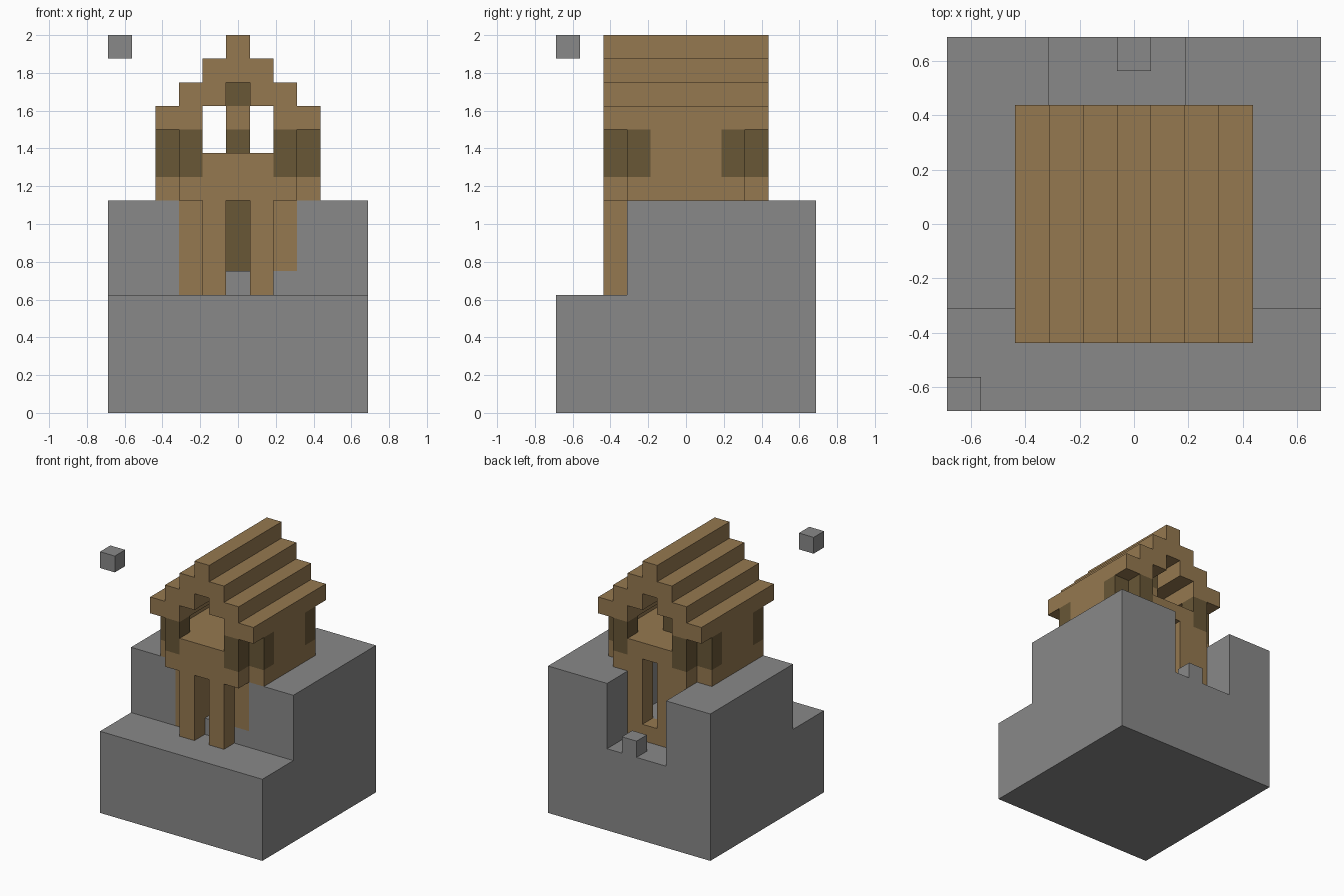
import bpy
import bmesh
from itertools import product
from mathutils import Vector

if "Cube" in bpy.data.objects:
    bpy.data.objects.remove(bpy.data.objects["Cube"], do_unlink=True)

CELL = 0.125
MID = 5.5
LAST = 10


def make_material(name, color):
    mat = bpy.data.materials.new(name)
    mat.use_nodes = True
    mat.diffuse_color = (*color, 1)
    mat.node_tree.nodes["Principled BSDF"].inputs["Base Color"].default_value = (*color, 1)
    return mat


STONE, WOOD, DARK = range(3)
materials = [
    make_material("stone grey", (0.25, 0.25, 0.25)),
    make_material("wood brown", (0.3, 0.19, 0.08)),
    make_material("dark wood", (0.14, 0.095, 0.037)),
]
grid = {}


def fill(part, color, xs, ys, zs, mirror=False):
    """Fill inclusive cell ranges; later fills replace earlier ones, part None carves."""
    for x, y, z in product(*(range(a, b + 1) for a, b in (xs, ys, zs))):
        for cx in {x, LAST - x} if mirror else {x}:
            if part:
                grid[cx, y, z] = (part, color)
            else:
                grid.pop((cx, y, z), None)


def build(part):
    """Make one mesh from the outer faces of a part's cells."""
    cells = {c: col for c, (p, col) in grid.items() if p == part}
    bm = bmesh.new()
    verts = {}

    def vert(corner):
        if corner not in verts:
            x, y, z = corner
            verts[corner] = bm.verts.new(Vector((x - MID, y - MID, z)) * CELL)
        return verts[corner]

    for cell, color in cells.items():
        for axis, side in product(range(3), (0, 1)):
            near = list(cell)
            near[axis] += 2 * side - 1
            if tuple(near) in cells:
                continue
            loop = []
            for u, v in ((0, 0), (1, 0), (1, 1), (0, 1)):
                corner = list(cell)
                corner[axis] += side
                corner[(axis + 1) % 3] += u
                corner[(axis + 2) % 3] += v
                loop.append(vert(tuple(corner)))
            face = bm.faces.new(loop if side else loop[::-1])
            face.material_index = color
    mesh = bpy.data.meshes.new(part)
    bm.to_mesh(mesh)
    bm.free()
    for mat in materials:
        mesh.materials.append(mat)
    bpy.context.collection.objects.link(bpy.data.objects.new(part, mesh))


# Stepped stone ground with a hall and a back passage cut into it
fill("ground", STONE, (0, 10), (0, 10), (0, 4))
fill("ground", STONE, (0, 10), (3, 10), (5, 8))
fill(None, None, (4, 6), (3, 8), (6, 8))
fill(None, None, (3, 6), (9, 10), (5, 8))
fill("ground", STONE, (5, 5), (10, 10), (5, 5))
fill("floating_block", STONE, (0, 0), (0, 0), (15, 15))

# Lower walls and porch posts
fill("lower_walls", WOOD, (3, 3), (3, 3), (5, 8))
fill("lower_walls", WOOD, (7, 7), (3, 3), (6, 8))
fill("lower_walls", WOOD, (4, 4), (3, 3), (5, 8), mirror=True)
fill("lower_walls", WOOD, (3, 7), (8, 8), (5, 8))
fill("porch_posts", WOOD, (4, 4), (2, 2), (5, 8), mirror=True)

# Upper walls with cut corners, and the loft floor
fill("upper_walls", WOOD, (2, 2), (3, 7), (9, 11), mirror=True)
for y in (2, 8):
    fill("upper_walls", WOOD, (3, 7), (y, y), (9, 10))
    fill("upper_walls", DARK, (3, 3), (y, y), (10, 11), mirror=True)
for y in (3, 7):
    fill("upper_walls", DARK, (2, 2), (y, y), (10, 11), mirror=True)
fill("loft_floor", WOOD, (3, 7), (3, 7), (10, 10))
fill(None, None, (5, 5), (8, 8), (6, 9))

# Central pillar
fill("pillar", DARK, (5, 5), (6, 6), (6, 9))
fill("pillar", DARK, (5, 5), (6, 6), (11, 13))
fill("pillar", WOOD, (5, 5), (6, 6), (12, 12))

# Hollow stepped roof
for step in range(3):
    fill("roof", WOOD, (2 + step, 3 + step), (2, 8), (12 + step, 12 + step), mirror=True)
fill("roof", WOOD, (5, 5), (2, 8), (15, 15))

for name in sorted({p for p, _ in grid.values()}):
    build(name)
